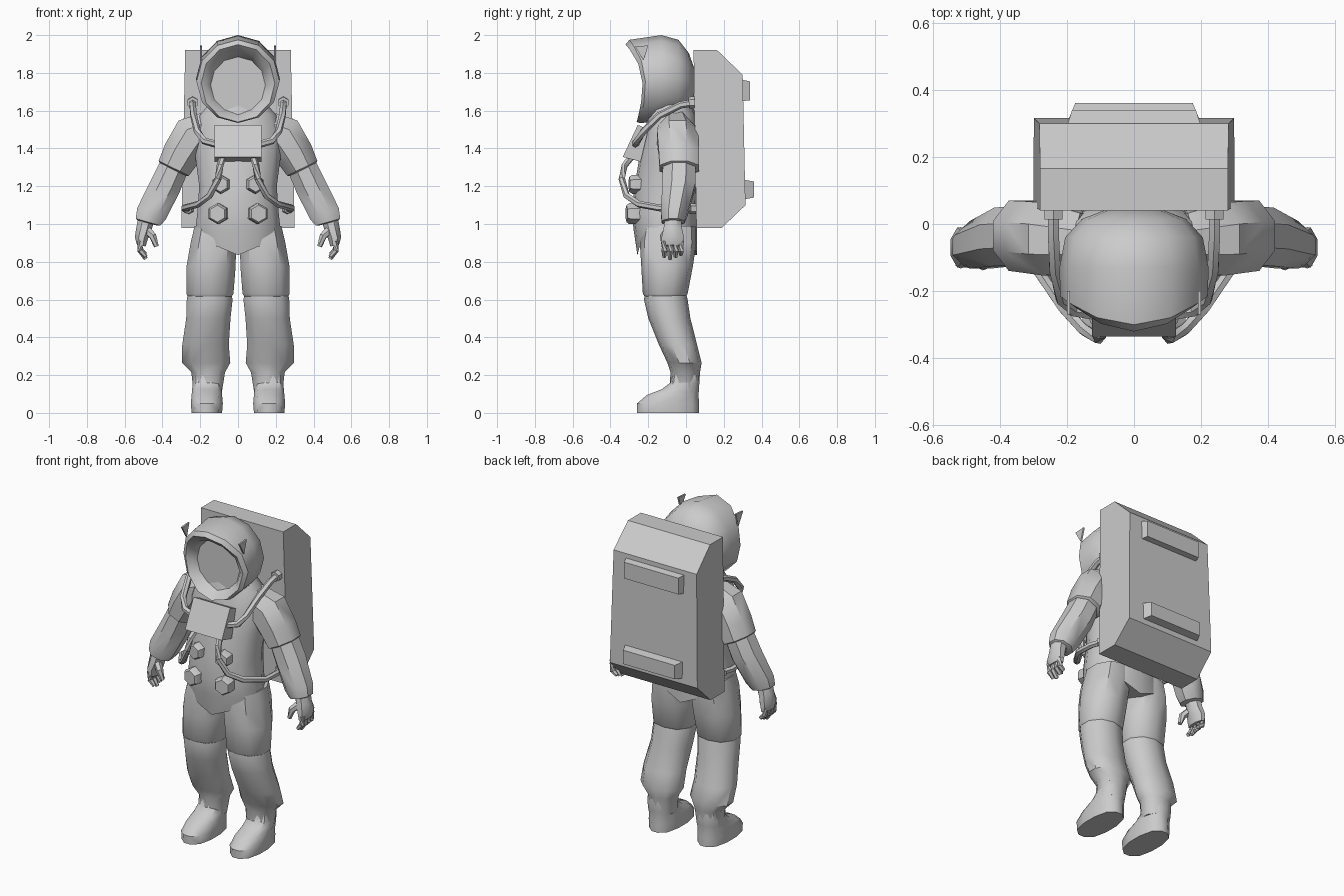
import bpy, bmesh, math
from mathutils import Vector

grey = bpy.data.materials.new("suit grey")
grey.diffuse_color = (0.6, 0.6, 0.6, 1)


def ring(c, ru, rv, tilt=0, n=10, p=2.0):
    """Superellipse cross-section, tilted about the y axis (degrees)."""
    t = math.radians(tilt)
    u, v = Vector((math.cos(t), 0, math.sin(t))), Vector((0, 1, 0))
    out = []
    for i in range(n):
        a = 2 * math.pi * (i + 0.5) / n
        ca, sa = math.cos(a), math.sin(a)
        k = (abs(ca) ** p + abs(sa) ** p) ** (-1 / p)
        k /= math.cos(math.pi / n) ** 0.6
        out.append(Vector(c) + u * ru * k * ca + v * rv * k * sa)
    return out


def tube(points, r, n=6):
    """Rings that follow a path."""
    pts = [Vector(q) for q in points]
    out = []
    for i, q in enumerate(pts):
        d = pts[min(i + 1, len(pts) - 1)] - pts[max(i - 1, 0)]
        rot = d.to_track_quat('Z', 'X')
        rad = r[i] if isinstance(r, (list, tuple)) else r
        out.append([q + rot @ Vector((rad * math.cos(2 * math.pi * k / n),
                                      rad * math.sin(2 * math.pi * k / n), 0)) for k in range(n)])
    return out


def extrude_x(profile, half):
    """Two end rings of a (y, z) profile; half(y, z) is the half width."""
    return [[Vector((s * half(y, z), y, z)) for y, z in profile] for s in (-1, 1)]


def build(name, lofts, mirror=False):
    """Skin each list of rings, close the ends, optionally mirror in x."""
    bm = bmesh.new()
    for side in ((1, -1) if mirror else (1,)):
        for rings in lofts:
            vs = [[bm.verts.new((side * q.x, q.y, q.z)) for q in r] for r in rings]
            for a, b in zip(vs, vs[1:]):
                for i in range(len(a)):
                    j = (i + 1) % len(a)
                    bm.faces.new((a[i], a[j], b[j], b[i]))
            bm.faces.new(vs[0])
            bm.faces.new(vs[-1])
    bmesh.ops.recalc_face_normals(bm, faces=bm.faces[:])
    me = bpy.data.meshes.new(name)
    bm.to_mesh(me)
    bm.free()
    me.materials.append(grey)
    ob = bpy.data.objects.new(name, me)
    bpy.context.collection.objects.link(ob)
    return ob


# Torso with a V-shaped lower front edge
torso = [ring((0, cy, z), rx, ry, 0, 14, 2.3) for z, cy, rx, ry in (
    (0.92, -0.10, 0.225, 0.155), (0.97, -0.11, 0.225, 0.165), (1.06, -0.115, 0.215, 0.17),
    (1.20, -0.105, 0.205, 0.165), (1.35, -0.09, 0.225, 0.155), (1.48, -0.075, 0.235, 0.14),
    (1.58, -0.075, 0.20, 0.125), (1.66, -0.08, 0.13, 0.10))]
for q in torso[0]:
    q.z -= 0.085 * max(0, 1 - abs(q.x) / 0.2)
build("torso", [torso])

# Helmet: rings stepping back from a recessed faceplate, the rim bent forward at top and bottom
helmet = []
for y, zc, rx, rz, bend in ((-0.19, 1.735, 0.145, 0.15, 0), (-0.215, 1.735, 0.165, 0.175, 0.6),
                            (-0.23, 1.745, 0.195, 0.205, 0.9), (-0.215, 1.755, 0.22, 0.22, 0.85),
                            (-0.13, 1.77, 0.222, 0.23, 0), (-0.04, 1.77, 0.205, 0.205, 0),
                            (0.015, 1.755, 0.155, 0.15, 0), (0.042, 1.745, 0.085, 0.085, 0)):
    r = []
    for i in range(12):
        a = 2 * math.pi * i / 12
        s = math.sin(a)
        r.append(Vector((rx * math.cos(a), y - bend * (0.1 if s > 0 else 0.035) * s * s, zc + rz * s)))
    helmet.append(r)
build("helmet", [helmet])

# Small triangular tabs beside the helmet brim
tab = [(-0.20, 1.945), (-0.27, 1.94), (-0.225, 1.865)]
build("helmet_tabs", [[[Vector((x, y, z)) for y, z in tab] for x in (0.19, 0.2)]], True)

# Backpack, slightly wider at the bottom
pack = [(0.04, 1.92), (0.165, 1.92), (0.30, 1.79), (0.315, 1.10), (0.19, 0.98), (0.055, 0.98)]
build("backpack", [extrude_x(pack, lambda y, z: 0.30 - 0.022 * (z - 0.98))])

# Raised bars on the back of the pack
bar_up = [(0.29, 1.65), (0.338, 1.655), (0.338, 1.755), (0.29, 1.765)]
bar_low = [(0.30, 1.13), (0.36, 1.14), (0.36, 1.225), (0.30, 1.235)]
build("backpack_upper_bar", [extrude_x(bar_up, lambda y, z: 0.20 if y < 0.32 else 0.185)])
build("backpack_lower_bar", [extrude_x(bar_low, lambda y, z: 0.20 if y < 0.32 else 0.175)])

# Tilted chest control box
box = [(-0.255, 1.525), (-0.335, 1.355), (-0.24, 1.33), (-0.20, 1.50)]
build("chest_box", [extrude_x(box, lambda y, z: 0.125)])

# Hexagonal knobs on the belly
knobs = []
for x, z, r, y in ((0.107, 1.055, 0.056, -0.315), (0.092, 1.21, 0.05, -0.30)):
    knobs.append(tube([(x * 0.9, y + 0.08, z), (x, y + 0.015, z), (x * 1.02, y, z)], [r, r, r * 0.8]))
build("belly_knobs", knobs, True)

# Air hoses from the pack to the chest box, with end fittings
upper = [(0.24, 0.06, 1.645), (0.24, -0.03, 1.63), (0.235, -0.14, 1.575), (0.215, -0.225, 1.49),
         (0.18, -0.258, 1.44), (0.11, -0.27, 1.42)]
lower = [(0.08, -0.285, 1.36), (0.095, -0.325, 1.31), (0.105, -0.34, 1.24), (0.15, -0.315, 1.15),
         (0.21, -0.25, 1.105), (0.285, -0.14, 1.085), (0.285, -0.03, 1.08), (0.25, 0.07, 1.08)]
build("upper_hoses", [tube(upper, 0.019)], True)
build("lower_hoses", [tube(lower, 0.018)], True)
build("hose_fittings", [tube([(0.24, 0.06, 1.645), (0.24, 0.015, 1.642)], 0.031),
                        tube([(0.255, 0.07, 1.08), (0.27, 0.02, 1.08)], 0.028)], True)

# Trouser legs: thigh sleeve with a hem, then the baggy lower leg
thigh = [ring(((x), y, z), rx, ry, 0, 10, 2.3) for z, x, y, rx, ry in (
    (0.99, 0.12, -0.09, 0.11, 0.135), (0.90, 0.131, -0.095, 0.12, 0.145),
    (0.78, 0.142, -0.10, 0.13, 0.133), (0.63, 0.149, -0.11, 0.125, 0.115),
    (0.615, 0.149, -0.11, 0.115, 0.105))]
shin = [ring((x, y, z), rx, ry, 0, 10, 2.2) for z, x, y, rx, ry in (
    (0.66, 0.15, -0.11, 0.11, 0.10), (0.60, 0.15, -0.107, 0.122, 0.112),
    (0.50, 0.157, -0.088, 0.118, 0.108), (0.36, 0.172, -0.042, 0.124, 0.098),
    (0.265, 0.168, -0.008, 0.128, 0.088), (0.215, 0.158, -0.004, 0.09, 0.076),
    (0.11, 0.16, -0.01, 0.075, 0.075))]
build("thighs", [thigh], True)
build("lower_legs", [shin], True)

# Boots with flat soles
boot = [ring((0.165, y, z), rx, ry, 0, 12, 2.6) for z, y, rx, ry in (
    (0.0, -0.095, 0.08, 0.163), (0.05, -0.095, 0.084, 0.163), (0.095, -0.07, 0.08, 0.135),
    (0.125, -0.03, 0.077, 0.098), (0.16, -0.006, 0.075, 0.076), (0.2, -0.004, 0.075, 0.072))]
build("boots", [boot], True)

# Arms: shoulder sleeve with a hem, then forearm and cuff
sleeve = [ring(c, u, v, t, 8) for c, u, v, t in (
    ((0.15, -0.055, 1.50), 0.10, 0.09, 75), ((0.24, -0.045, 1.465), 0.115, 0.112, 48),
    ((0.30, -0.038, 1.37), 0.104, 0.11, 32), ((0.34, -0.035, 1.295), 0.092, 0.108, 26),
    ((0.343, -0.035, 1.288), 0.08, 0.09, 26))]
forearm = [ring(c, u, v, t, 8) for c, u, v, t in (
    ((0.335, -0.035, 1.31), 0.08, 0.09, 26), ((0.385, -0.038, 1.20), 0.085, 0.09, 26),
    ((0.458, -0.062, 1.055), 0.084, 0.073, 22), ((0.476, -0.068, 1.01), 0.07, 0.062, 16),
    ((0.48, -0.068, 1.005), 0.05, 0.046, 14))]
build("upper_sleeves", [sleeve], True)
build("forearms", [forearm], True)

# Gloves: palm, four curled fingers and a thumb
palm = [ring(c, u, v, 10, 8) for c, u, v in (
    ((0.485, -0.068, 1.03), 0.045, 0.045), ((0.498, -0.07, 0.975), 0.042, 0.05),
    ((0.512, -0.07, 0.925), 0.036, 0.062), ((0.512, -0.07, 0.885), 0.024, 0.058))]
hand = [palm, tube([(0.485, -0.09, 0.97), (0.45, -0.118, 0.935), (0.432, -0.118, 0.88)],
                   [0.024, 0.021, 0.013])]
for i, y in enumerate((-0.115, -0.085, -0.055, -0.027)):
    tip = 0.815 + 0.012 * abs(i - 1)
    hand.append(tube([(0.516, y, 0.91), (0.516, y, 0.86), (0.488, y, tip)], [0.018, 0.017, 0.011]))
build("gloves", hand, True)

# Smooth shading with hard edges kept
for ob in bpy.data.objects:
    ob.select_set(True)
    bpy.context.view_layer.objects.active = ob
bpy.ops.object.shade_smooth_by_angle(angle=math.radians(42))
